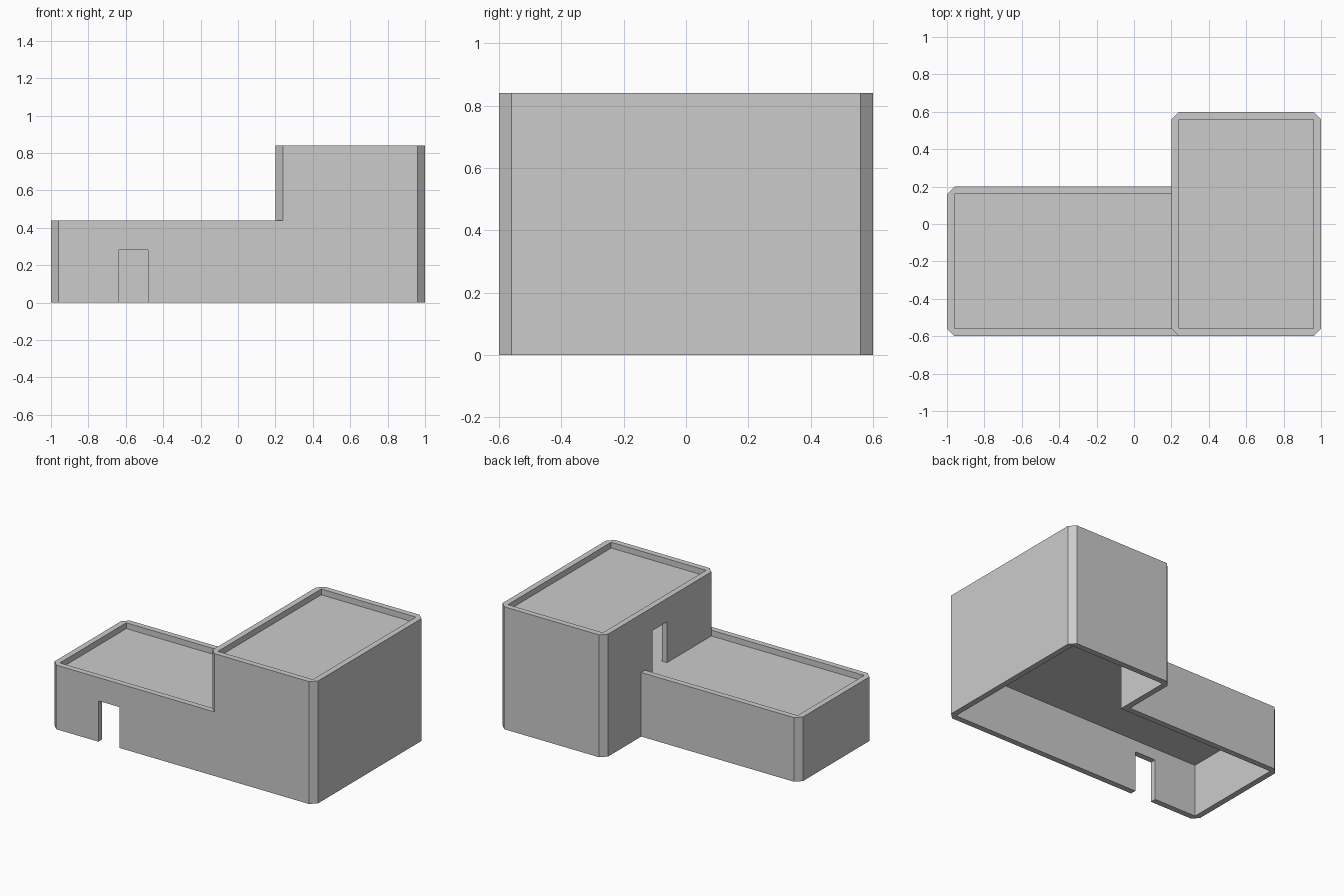
import bpy, bmesh

if "Cube" in bpy.data.objects:
    bpy.data.objects.remove(bpy.data.objects["Cube"])

WALL = 0.04    # wall, slab, parapet and corner chamfer size


def prism(name, outline, z0, z1):
    """Extrude a counter-clockwise outline from z0 to z1."""
    bm = bmesh.new()
    face = bm.faces.new([bm.verts.new((x, y, z0)) for x, y in outline])
    top = bmesh.ops.extrude_face_region(bm, geom=[face])["geom"]
    for v in top:
        if isinstance(v, bmesh.types.BMVert):
            v.co.z = z1
    bmesh.ops.recalc_face_normals(bm, faces=bm.faces)
    mesh = bpy.data.meshes.new(name)
    bm.to_mesh(mesh)
    bm.free()
    obj = bpy.data.objects.new(name, mesh)
    bpy.context.collection.objects.link(obj)
    return obj


def rect(x0, x1, y0, y1):
    return [(x0, y0), (x1, y0), (x1, y1), (x0, y1)]


def chamfer(outline, skip=()):
    """Cut every corner of an axis-aligned outline except the skipped ones."""
    result = []
    for i, p in enumerate(outline):
        if i in skip:
            result.append(p)
            continue
        for q in (outline[i - 1], outline[(i + 1) % len(outline)]):
            d = abs(q[0] - p[0]) + abs(q[1] - p[1])
            result.append(tuple(round(a + (b - a) * WALL / d, 5) for a, b in zip(p, q)))
    return result


def combine(target, tool, operation):
    """Apply one boolean and remove the helper."""
    tool.hide_render = True
    mod = target.modifiers.new(tool.name, 'BOOLEAN')
    mod.operation = operation
    mod.solver = 'EXACT'
    mod.object = tool
    bpy.context.view_layer.objects.active = target
    bpy.ops.object.modifier_apply(modifier=mod.name)
    bpy.data.objects.remove(tool)


# L-shaped ground storey with its roof terrace recess
l_outer = [(-1, -.6), (1, -.6), (1, .6), (.2, .6), (.2, .2), (-1, .2)]
l_inner = [(-.96, -.56), (.96, -.56), (.96, .56), (.24, .56), (.24, .16), (-.96, .16)]
house = prism("house", chamfer(l_outer, skip=(4,)), 0, .44)
combine(house, prism("terrace_recess", rect(-.96, .3, -.56, .16), .40, .6), 'DIFFERENCE')

# upper storey
tower = prism("upper_storey", chamfer(rect(.2, 1, -.6, .6)), .38, .84)
combine(house, tower, 'UNION')

# rooms, roof recess and the two doorways
cutters = [
    ("ground_room", l_inner, -.1, .36),
    ("upper_room", rect(.24, .96, -.56, .56), .40, .76),
    ("roof_recess", rect(.24, .96, -.56, .56), .80, 1),
    ("front_doorway", rect(-.64, -.48, -.7, -.5), -.1, .28),
    ("terrace_doorway", rect(.1, .3, -.08, .08), .40, .68),
]
for cutter in cutters:
    combine(house, prism(*cutter), 'DIFFERENCE')
